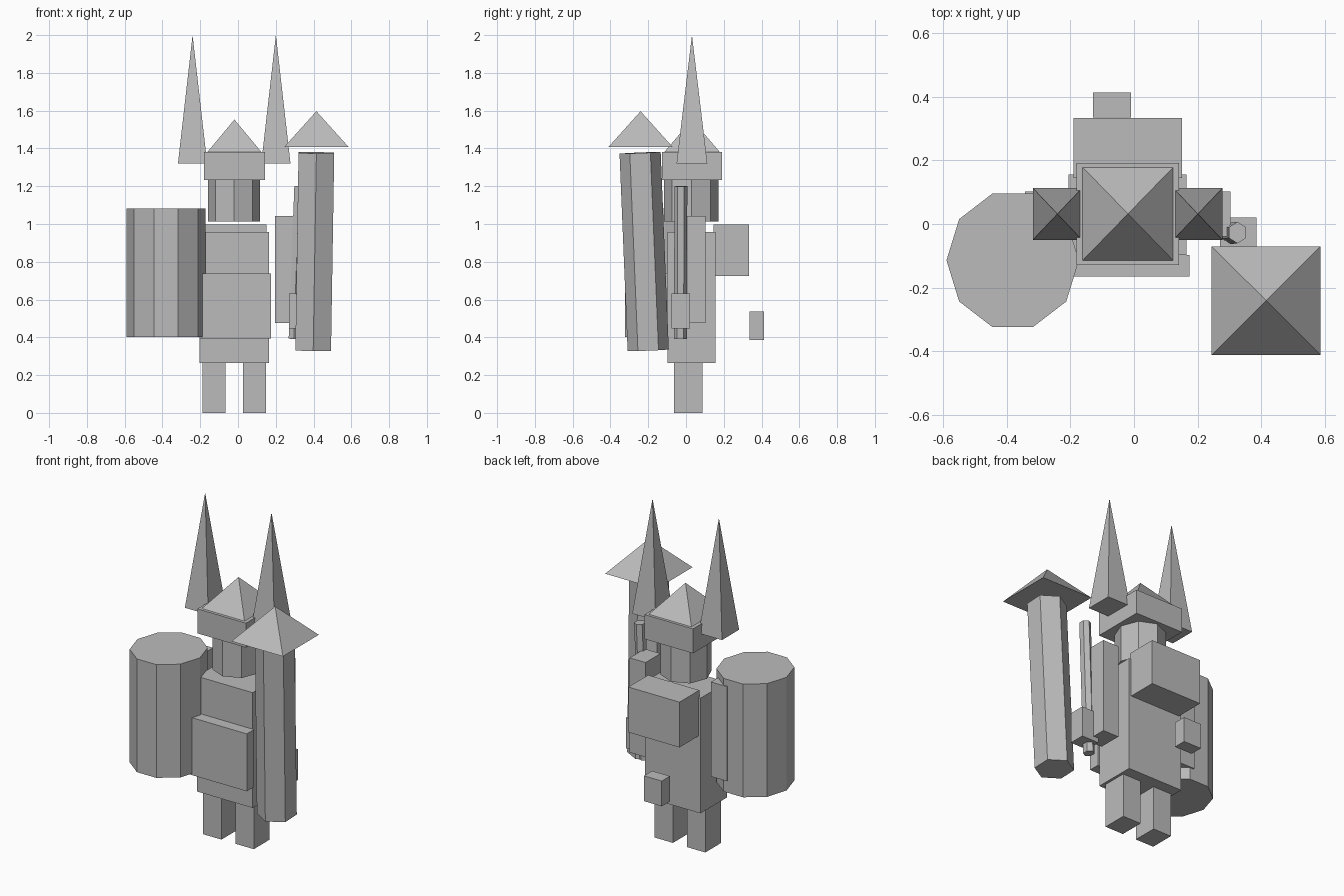
import bpy
import bmesh
import math
from mathutils import Vector

if "Cube" in bpy.data.objects:
    bpy.data.objects.remove(bpy.data.objects["Cube"])

grey = bpy.data.materials.new("plain_grey")
grey.diffuse_color = (0.5, 0.5, 0.5, 1.0)
grey.use_nodes = True
grey.node_tree.nodes["Principled BSDF"].inputs["Base Color"].default_value = grey.diffuse_color


def finish(name, bm):
    bmesh.ops.recalc_face_normals(bm, faces=bm.faces)
    mesh = bpy.data.meshes.new(name)
    bm.to_mesh(mesh)
    bm.free()
    mesh.materials.append(grey)
    obj = bpy.data.objects.new(name, mesh)
    bpy.context.collection.objects.link(obj)
    return obj


def box(name, x, y, z):
    """Box between (min, max) pairs on each axis."""
    bm = bmesh.new()
    bmesh.ops.create_cube(bm, size=1)
    for v in bm.verts:
        v.co = [(lo + hi) / 2 + c * (hi - lo) for c, (lo, hi) in zip(v.co, (x, y, z))]
    return finish(name, bm)


def prism(name, bottom, top, rx, ry, sides, turn=0.0):
    """Closed prism whose axis runs from bottom to top."""
    a, b = Vector(bottom), Vector(top)
    rot = Vector((0, 0, 1)).rotation_difference(b - a)
    bm = bmesh.new()
    rings = []
    for base in (a, b):
        ring = []
        for i in range(sides):
            t = turn + 2 * math.pi * i / sides
            ring.append(bm.verts.new(base + rot @ Vector((rx * math.cos(t), ry * math.sin(t), 0))))
        rings.append(ring)
        bm.faces.new(ring)
    for i in range(sides):
        j = (i + 1) % sides
        bm.faces.new((rings[0][i], rings[0][j], rings[1][j], rings[1][i]))
    return finish(name, bm)


def pyramid(name, x, y, z):
    """Four-sided spire on a rectangular base."""
    bm = bmesh.new()
    base = [bm.verts.new((x[i], y[j], z[0])) for i, j in ((0, 0), (1, 0), (1, 1), (0, 1))]
    tip = bm.verts.new((sum(x) / 2, sum(y) / 2, z[1]))
    bm.faces.new(base)
    for i in range(4):
        bm.faces.new((base[i], base[(i + 1) % 4], tip))
    return finish(name, bm)


# Body
box("torso", (-0.205, 0.165), (-0.097, 0.155), (0.265, 0.957))
box("belly_plate", (-0.205, 0.174), (-0.165, -0.097), (0.393, 0.738))
box("backpack", (-0.19, 0.15), (0.145, 0.333), (0.725, 0.997))
box("rear_pouch", (-0.128, -0.01), (0.335, 0.413), (0.385, 0.537))

# Legs, arms and horns come in pairs about the body's centre line
CX = -0.02
for side, s in (("left", -1), ("right", 1)):
    def span(lo, hi):
        return sorted((CX + s * lo, CX + s * hi))
    box(side + "_leg", span(0.046, 0.169), (-0.063, 0.087), (0, 0.267))
    box(side + "_arm", span(0.217, 0.323), (-0.04, 0.102), (0.475, 1.043))
    pyramid(side + "_horn", span(0.143, 0.298), (-0.05, 0.113), (1.32, 2.0))

# Head and hat
prism("head", (-0.021, 0.028, 1.013), (-0.021, 0.028, 1.233), 0.138, 0.145, 8)
box("hat_brim", (-0.18, 0.142), (-0.128, 0.191), (1.233, 1.38))
pyramid("hat_top", (-0.161, 0.123), (-0.114, 0.178), (1.382, 1.553))

# Large drum on the left arm
prism("drum", (-0.381, -0.114, 0.403), (-0.381, -0.114, 1.083), 0.208, 0.22, 10)

# Right hand with its thin rod
box("right_hand", (0.27, 0.384), (-0.077, 0.02), (0.447, 0.632))
prism("thin_rod", (0.295, -0.03, 0.392), (0.325, -0.027, 1.2), 0.031, 0.034, 6, math.pi / 2)

# Leaning post with a pointed cap
prism("post", (0.398, -0.2, 0.331), (0.415, -0.243, 1.377), 0.109, 0.109, 6, math.pi / 2)
pyramid("post_cap", (0.244, 0.586), (-0.411, -0.07), (1.407, 1.597))
